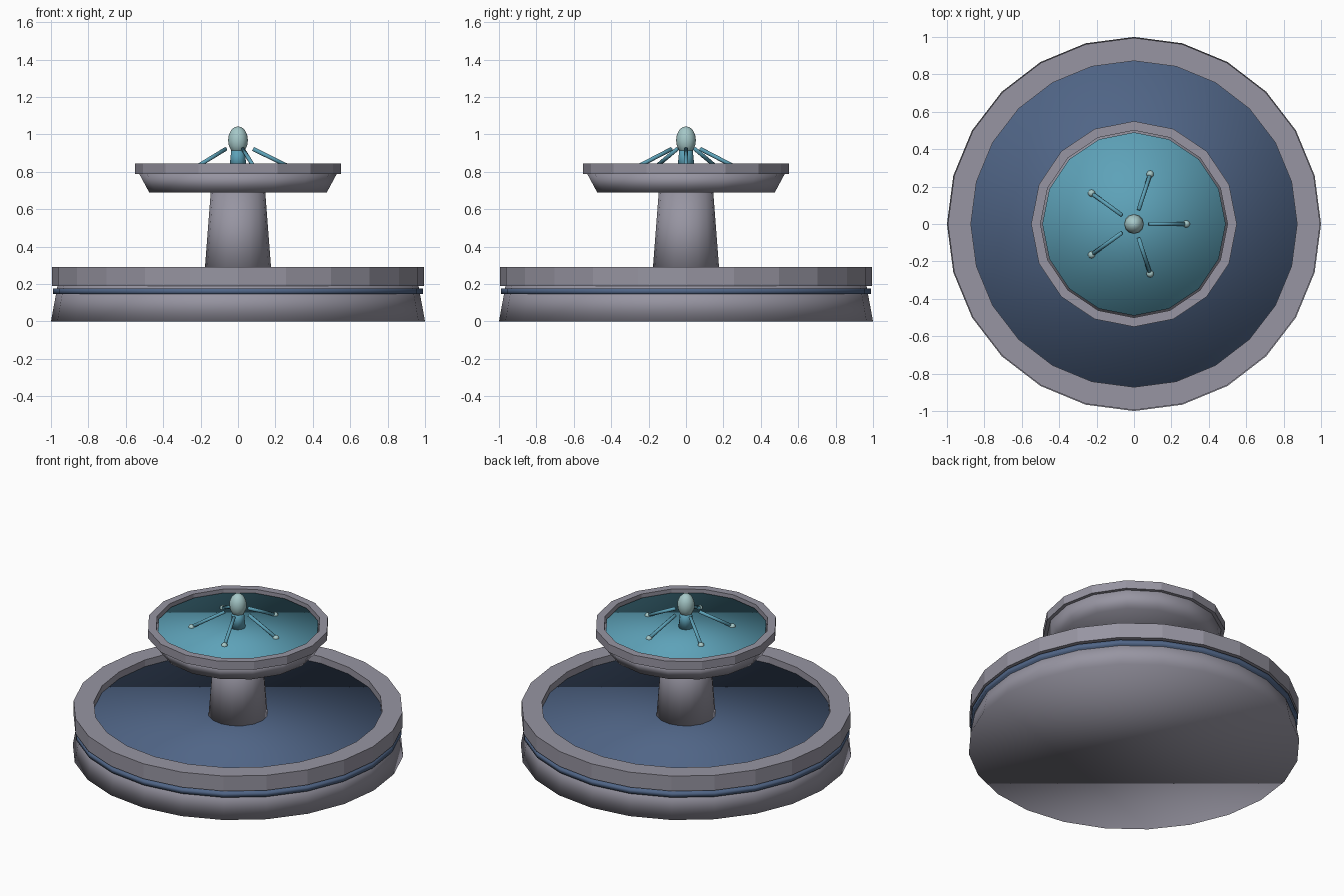
import bpy, bmesh, math
from mathutils import Vector

if "Cube" in bpy.data.objects:
    bpy.data.objects.remove(bpy.data.objects["Cube"], do_unlink=True)


def material(name, rgb):
    m = bpy.data.materials.new(name)
    m.use_nodes = True
    m.diffuse_color = (*rgb, 1)
    m.node_tree.nodes["Principled BSDF"].inputs["Base Color"].default_value = (*rgb, 1)
    return m


stone = material("grey stone", (0.31, 0.30, 0.36))
deep_blue = material("deep blue water", (0.08, 0.13, 0.24))
teal = material("teal water", (0.11, 0.36, 0.48))
foam = material("pale foam", (0.38, 0.58, 0.58))


def finish(name, bm, mat, smooth):
    bmesh.ops.recalc_face_normals(bm, faces=bm.faces)
    for f in bm.faces:
        f.smooth = smooth
    me = bpy.data.meshes.new(name)
    bm.to_mesh(me)
    bm.free()
    me.materials.append(mat)
    ob = bpy.data.objects.new(name, me)
    bpy.context.collection.objects.link(ob)
    return ob


def lathe(name, profile, sides, mat, smooth=True, ring=False):
    """Turn (radius, z) points about z; a ring closes on itself, others get end caps."""
    bm = bmesh.new()
    loops = []
    for r, z in profile:
        loops.append([bm.verts.new((r * math.cos(math.tau * i / sides),
                                    r * math.sin(math.tau * i / sides), z))
                      for i in range(sides)])
    pairs = list(zip(loops, loops[1:]))
    if ring:
        pairs.append((loops[-1], loops[0]))
    else:
        bm.faces.new(loops[0])
        bm.faces.new(loops[-1])
    for a, b in pairs:
        for i in range(sides):
            j = (i + 1) % sides
            bm.faces.new((a[i], a[j], b[j], b[i]))
    return finish(name, bm, mat, smooth)


def rim(name, outer, inner, low, high, sides):
    return lathe(name, [(outer, low), (outer, high), (inner, high), (inner, low)],
                 sides, stone, smooth=False, ring=True)


def ball(name, centre, radius, height, segments, rings):
    bm = bmesh.new()
    bmesh.ops.create_uvsphere(bm, u_segments=segments, v_segments=rings, radius=1)
    bmesh.ops.scale(bm, vec=(radius, radius, height), verts=bm.verts)
    ob = finish(name, bm, foam, True)
    ob.location = centre
    return ob


# Lower pool
lathe("pool_base", [(1.0, 0), (0.965, 0.19)], 24, stone)
lathe("pool_band", [(0.99, 0.145), (0.99, 0.176)], 24, deep_blue)
rim("pool_rim", 0.995, 0.872, 0.19, 0.29, 24)
lathe("pool_water", [(0.875, 0.195), (0.875, 0.245)], 24, deep_blue)

# Pedestal
lathe("pedestal", [(0.182, 0.22), (0.145, 0.70)], 16, stone)

# Upper bowl
lathe("bowl", [(0.475, 0.69), (0.53, 0.792)], 16, stone)
rim("bowl_rim", 0.55, 0.50, 0.788, 0.843, 16)
lathe("bowl_water", [(0.49, 0.785), (0.49, 0.822)], 16, teal)

# Spout and its water bulb
lathe("spout", [(0.046, 0.815), (0.035, 0.93)], 12, teal)
ball("water_bulb", (0, 0, 0.968), 0.053, 0.075, 12, 8)

# Five jets, each ending in a droplet
for k in range(5):
    a = math.tau * k / 5
    out = Vector((math.cos(a), math.sin(a), 0))
    start = out * 0.08 + Vector((0, 0, 0.922))
    end = out * 0.275 + Vector((0, 0, 0.826))
    span = end - start
    jet = lathe(f"jet_{k + 1}", [(0.011, 0), (0.011, span.length)], 8, teal)
    jet.location = start
    jet.rotation_euler = span.to_track_quat("Z", "Y").to_euler()
    ball(f"droplet_{k + 1}", out * 0.28 + Vector((0, 0, 0.82)), 0.02, 0.02, 10, 6)
